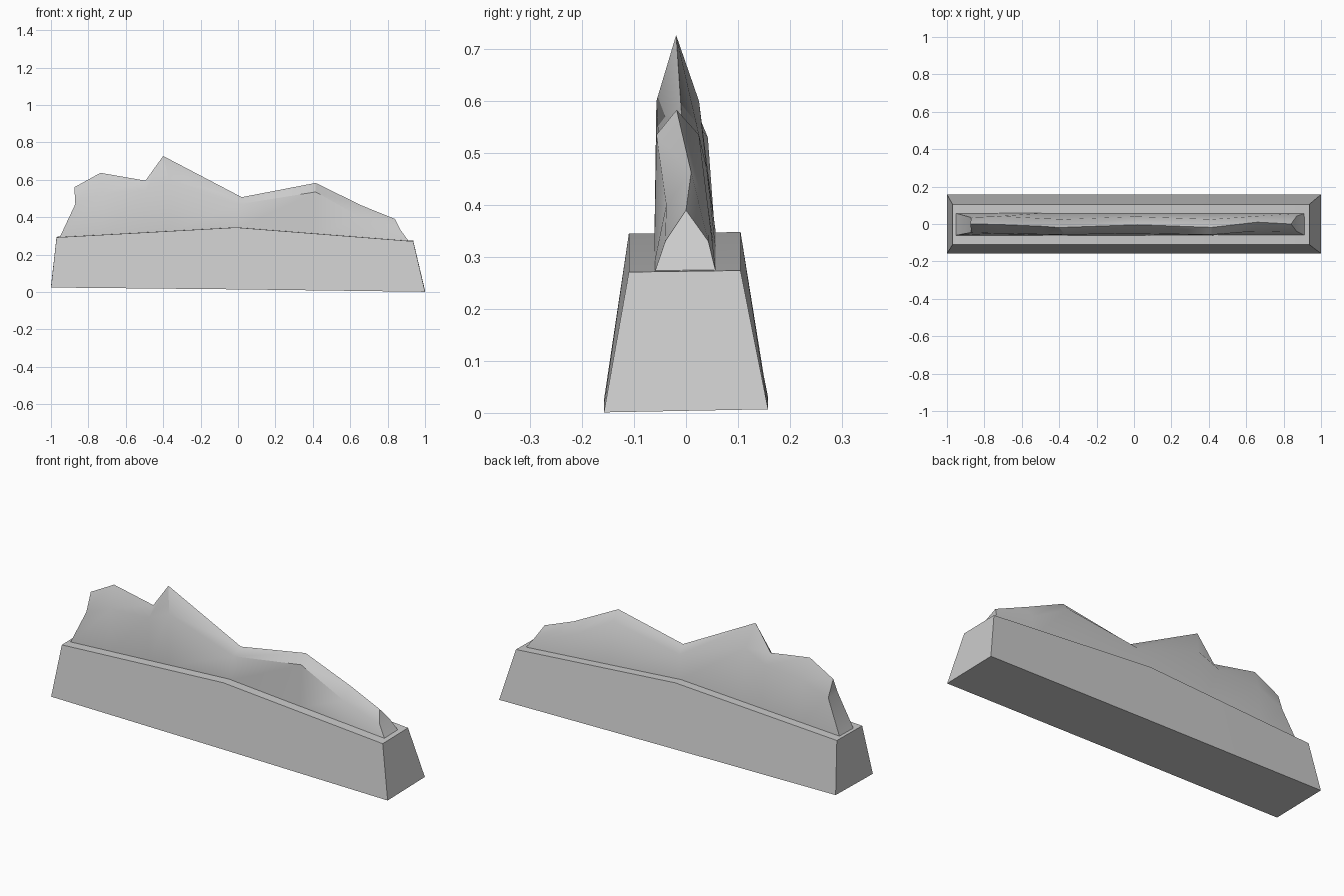
import bpy
import bmesh
from math import radians

default_cube = bpy.data.objects.get("Cube")
if default_cube:
    bpy.data.objects.remove(default_cube, do_unlink=True)

# Single stone colour
stone = bpy.data.materials.new("grey stone")
stone.use_nodes = True
stone_colour = (0.6, 0.6, 0.6, 1.0)
stone.diffuse_color = stone_colour
stone.node_tree.nodes["Principled BSDF"].inputs["Base Color"].default_value = stone_colour


def loft(name, rings, cap):
    """Skin a row of equal closed rings and close both ends with the cap faces."""
    bm = bmesh.new()
    rows = [[bm.verts.new(point) for point in ring] for ring in rings]
    for row, following in zip(rows, rows[1:]):
        for i in range(len(row)):
            j = (i + 1) % len(row)
            bm.faces.new((row[i], row[j], following[j], following[i]))
    for row in (rows[0], rows[-1]):
        for corners in cap:
            bm.faces.new([row[i] for i in corners])
    bmesh.ops.recalc_face_normals(bm, faces=bm.faces)
    mesh = bpy.data.meshes.new(name)
    bm.to_mesh(mesh)
    bm.free()
    mesh.materials.append(stone)
    obj = bpy.data.objects.new(name, mesh)
    bpy.context.collection.objects.link(obj)
    bpy.ops.object.select_all(action="DESELECT")
    obj.select_set(True)
    bpy.context.view_layer.objects.active = obj
    bpy.ops.object.shade_smooth_by_angle(angle=radians(30))
    return obj


# Tapered plinth: bottom x, bottom z, top x, top z
plinth_stations = [
    (-1.0, 0.026, -0.97, 0.293),
    (0.0, 0.016, -0.01, 0.346),
    (1.0, 0.003, 0.937, 0.272),
]


def plinth_ring(bottom_x, bottom_z, top_x, top_z):
    return [
        (bottom_x, -0.158, bottom_z - 0.002),
        (top_x, -0.11, top_z - 0.001),
        (top_x, 0.105, top_z + 0.002),
        (bottom_x, 0.158, bottom_z + 0.004),
    ]


loft("plinth", [plinth_ring(*s) for s in plinth_stations], [(0, 1, 2, 3)])


def plinth_top(x):
    """Height of the plinth's two sloping top faces."""
    return 0.346 + (0.055 * x if x < 0 else -0.079 * x)


# Rock ridge: foot x, shoulder x and z, front and back shoulder y, crest x, y, z
ridge_stations = [
    (-0.955, -0.87, 0.47, -0.045, 0.035, -0.875, 0.0, 0.56),
    (-0.72, -0.72, 0.53, -0.05, 0.042, -0.735, -0.002, 0.637),
    (-0.49, -0.49, 0.545, -0.055, 0.03, -0.495, -0.012, 0.595),
    (-0.37, -0.37, 0.6, -0.057, 0.025, -0.4, -0.019, 0.727),
    (0.0, 0.01, 0.47, -0.05, 0.04, 0.02, -0.004, 0.507),
    (0.415, 0.415, 0.535, -0.057, 0.025, 0.415, -0.018, 0.583),
    (0.655, 0.655, 0.4, -0.038, 0.042, 0.66, 0.01, 0.463),
    (0.915, 0.87, 0.33, -0.04, 0.043, 0.84, 0.0, 0.39),
]


def ridge_ring(foot_x, side_x, side_z, front_y, back_y, crest_x, crest_y, crest_z):
    foot_z = plinth_top(foot_x) - 0.005
    return [
        (foot_x, -0.061, foot_z),
        (side_x, front_y, side_z),
        (crest_x, crest_y, crest_z),
        (side_x, back_y, side_z),
        (foot_x, 0.058, foot_z),
    ]


loft("rock_ridge", [ridge_ring(*s) for s in ridge_stations],
     [(0, 1, 3, 4), (1, 2, 3)])
